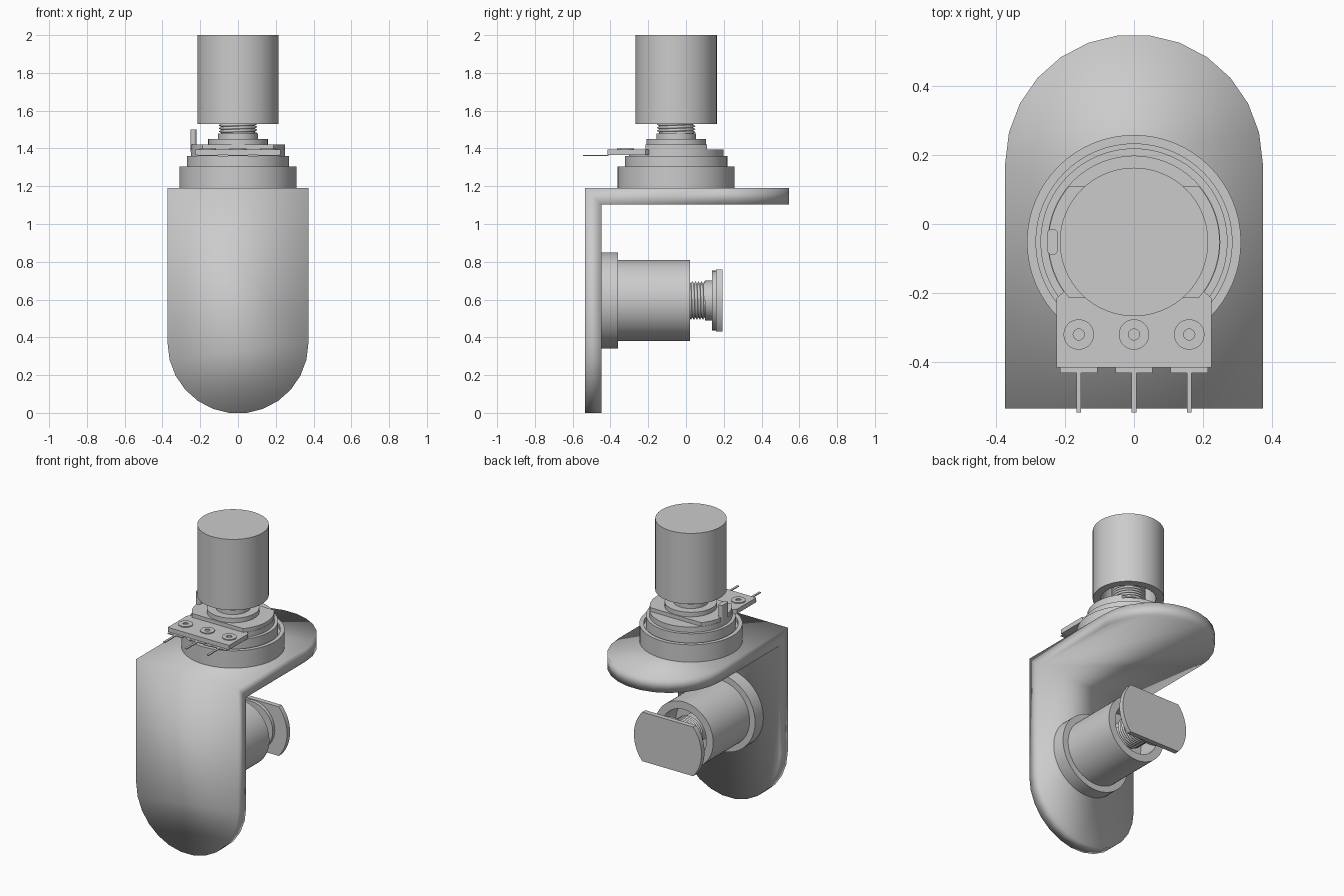
import bpy, bmesh
from math import sin, cos, pi, asin, radians
from mathutils import Matrix

cube = bpy.data.objects.get("Cube")
if cube:
    bpy.data.objects.remove(cube)

grey = bpy.data.materials.new("satin_grey")
grey.use_nodes = True
GREY = (0.6, 0.6, 0.6, 1)
grey.diffuse_color = GREY
grey.node_tree.nodes["Principled BSDF"].inputs["Base Color"].default_value = GREY

# Upper axis points up, lower axis points to the back
UPPER = Matrix.Translation((0, -0.052, 0))
LOWER = Matrix.Translation((0, 0, 0.595)) @ Matrix.Rotation(-pi / 2, 4, 'X')
WORLD = Matrix()


def finish(name, bm, frame=WORLD, recalc=True):
    if recalc:
        bmesh.ops.recalc_face_normals(bm, faces=bm.faces)
    mesh = bpy.data.meshes.new(name)
    bm.to_mesh(mesh)
    bm.free()
    mesh.materials.append(grey)
    obj = bpy.data.objects.new(name, mesh)
    obj.matrix_world = frame
    bpy.context.collection.objects.link(obj)
    bpy.ops.object.select_all(action='DESELECT')
    obj.select_set(True)
    bpy.context.view_layer.objects.active = obj
    bpy.ops.object.shade_smooth_by_angle(angle=radians(30))
    return obj


def arc(r, start, end, n, cx=0, cy=0):
    step = (end - start) / n
    return [(cx + r * cos(start + i * step), cy + r * sin(start + i * step)) for i in range(n + 1)]


def lathe(name, profile, frame, closed=False, n=64):
    """Turn (radius, height) points about the local z axis."""
    bm = bmesh.new()
    pts = [bm.verts.new((r, 0, z)) for r, z in profile]
    edges = [bm.edges.new(p) for p in zip(pts, pts[1:])]
    if closed:
        edges.append(bm.edges.new((pts[-1], pts[0])))
    bmesh.ops.spin(bm, geom=pts + edges, axis=(0, 0, 1), cent=(0, 0, 0),
                   angle=2 * pi, steps=n, use_merge=True)
    bmesh.ops.remove_doubles(bm, verts=bm.verts, dist=1e-5)
    return finish(name, bm, frame)


def disc(name, r, z0, z1, frame):
    return lathe(name, [(0, z0), (r, z0), (r, z1), (0, z1)], frame)


def prism(name, outline, z0, z1, frame=WORLD):
    bm = bmesh.new()
    face = bm.faces.new([bm.verts.new((x, y, z0)) for x, y in outline])
    new = bmesh.ops.extrude_face_region(bm, geom=[face])["geom"]
    verts = [v for v in new if isinstance(v, bmesh.types.BMVert)]
    bmesh.ops.translate(bm, verts=verts, vec=(0, 0, z1 - z0))
    return finish(name, bm, frame)


def box(name, x0, x1, y0, y1, z0, z1):
    return prism(name, [(x0, y0), (x1, y0), (x1, y1), (x0, y1)], z0, z1)


def thread(name, z0, z1, frame, r=0.103, pitch=0.016):
    bm = bmesh.new()
    pts = [bm.verts.new(p) for p in ((r - 0.014, 0, z0), (r, 0, z0 + pitch / 2), (r - 0.014, 0, z0 + pitch))]
    for pair in zip(pts, pts[1:]):
        bm.edges.new(pair)
    obj = finish(name, bm, frame, False)
    mod = obj.modifiers.new("helix", 'SCREW')
    mod.screw_offset = pitch
    mod.iterations = int((z1 - z0) / pitch)
    mod.steps = mod.render_steps = 40
    mod.use_merge_vertices = True
    mod.use_normal_calculate = True


def trimmed_plate(name, r, flat, z0, z1, frame):
    a = asin(flat / r)
    prism(name, arc(r, -a, a, 16) + arc(r, pi - a, pi + a, 16), z0, z1, frame)


# Folded bracket: two rounded leaves sharing a hinge edge, then thickened
W, FRONT, TOP = 0.373, -0.535, 1.19
bm = bmesh.new()
left, right = bm.verts.new((W, FRONT, TOP)), bm.verts.new((-W, FRONT, TOP))
top_arc = [bm.verts.new((x, y, TOP)) for x, y in arc(W, 0, pi, 13, cy=0.176)]
low_arc = [bm.verts.new((x, FRONT, z)) for x, z in arc(W, pi, 2 * pi, 13, cy=0.37)]
bm.faces.new([right, left] + top_arc)
bm.faces.new([left, right] + low_arc)
bracket = finish("bracket", bm, recalc=False)
solid = bracket.modifiers.new("thickness", 'SOLIDIFY')
solid.thickness = 0.088
solid.offset = -1
solid.use_even_offset = True

# Upper potentiometer housing
lathe("upper_base_ring", [(0, 1.19), (0.31, 1.19), (0.31, 1.305), (0.284, 1.305),
                          (0.284, 1.28), (0, 1.28)], UPPER)
disc("upper_case", 0.271, 1.27, 1.36, UPPER)
disc("upper_cover", 0.25, 1.355, 1.395, UPPER)
trimmed_plate("upper_mount_plate", 0.248, 0.162, 1.39, 1.42, UPPER)
disc("upper_collar", 0.158, 1.415, 1.45, UPPER)
disc("upper_nut", 0.105, 1.445, 1.478, UPPER)
disc("upper_shaft", 0.09, 1.47, 1.70, UPPER)
thread("upper_thread", 1.474, 1.62, UPPER)

# Upper hollow knob
lathe("upper_knob", [(0, 2.0), (0.215, 2.0), (0.215, 1.53), (0.165, 1.53), (0.165, 1.68), (0, 1.68)], UPPER)

# Locating tab
prism("locating_tab", arc(0.016, 0, pi, 8, -0.236, -0.03) + arc(0.016, pi, 2 * pi, 8, -0.236, -0.074), 1.38, 1.5)

# Terminal board with rivets and pins
half = [(0.225, -0.415), (0.225, -0.215), (0.205, -0.197), (0.185, -0.205), (0.15, -0.205)]
prism("terminal_board", half + [(-x, y) for x, y in reversed(half)], 1.365, 1.395)
for label, x in (("right", -0.16), ("middle", 0), ("left", 0.16)):
    lathe(label + "_rivet", [(0.016, 1.39), (0.044, 1.39), (0.044, 1.401), (0.016, 1.401)],
          Matrix.Translation((x, -0.32, 0)), True, 32)
    box(label + "_terminal", x - 0.054, x + 0.054, -0.432, -0.41, 1.36, 1.366)
    box(label + "_pin", x - 0.007, x + 0.007, -0.546, -0.43, 1.36, 1.366)

# Lower control, along the back axis
lathe("lower_flange", [(0, -0.45), (0.255, -0.45), (0.255, -0.36), (0, -0.36)], LOWER)
lathe("lower_knob", [(0, -0.37), (0.215, -0.37), (0.215, 0.022), (0.165, 0.022),
                     (0.165, -0.13), (0, -0.13)], LOWER)
disc("lower_shaft", 0.09, -0.15, 0.12, LOWER)
thread("lower_thread", -0.05, 0.105, LOWER)
disc("lower_nut", 0.105, 0.1, 0.14, LOWER)
disc("lower_collar", 0.158, 0.138, 0.165, LOWER)
trimmed_plate("lower_end_plate", 0.248, 0.163, 0.16, 0.192, LOWER)
